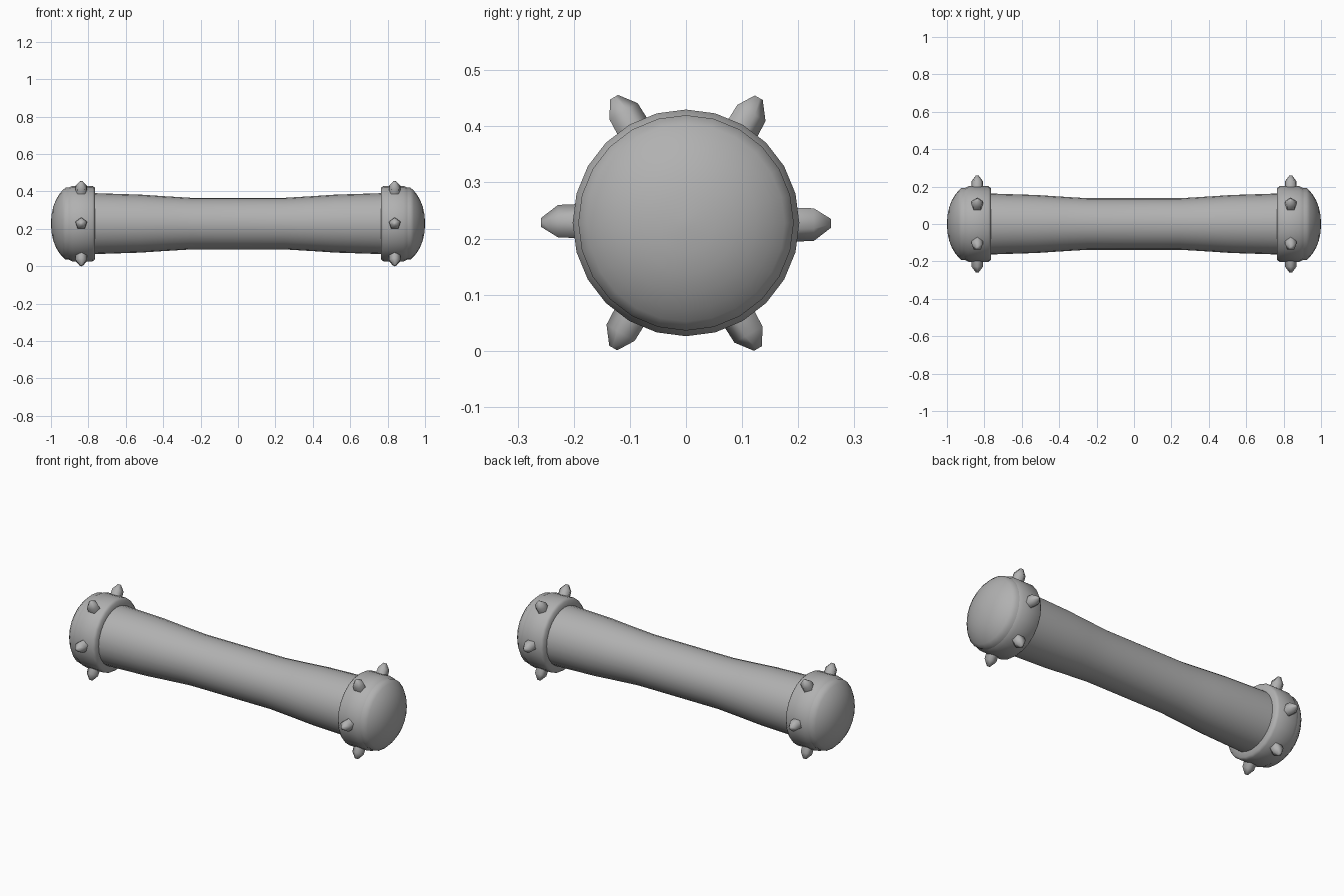
import bpy, bmesh, math
from mathutils import Matrix, Vector

if "Cube" in bpy.data.objects:
    bpy.data.objects.remove(bpy.data.objects["Cube"])

CZ = 0.228  # height of the long axis

# Dark grey used on every part
grey = bpy.data.materials.new("dark_grey")
grey.diffuse_color = (0.44, 0.44, 0.44, 1)
grey.use_nodes = True
grey.node_tree.nodes["Principled BSDF"].inputs["Base Color"].default_value = grey.diffuse_color


def make(name, bm, smooth):
    bmesh.ops.recalc_face_normals(bm, faces=bm.faces)
    me = bpy.data.meshes.new(name)
    bm.to_mesh(me)
    bm.free()
    me.materials.append(grey)
    ob = bpy.data.objects.new(name, me)
    bpy.context.collection.objects.link(ob)
    bpy.ops.object.select_all(action='DESELECT')
    ob.select_set(True)
    bpy.context.view_layer.objects.active = ob
    bpy.ops.object.shade_smooth_by_angle(angle=math.radians(smooth))
    return ob


def lathe(bm, profile, sides, mat):
    """Rings of (distance, radius) along local z, capped at both ends."""
    rings = []
    for d, r in profile:
        rings.append([bm.verts.new(mat @ Vector((r * math.cos(2 * math.pi * i / sides),
                                                 r * math.sin(2 * math.pi * i / sides), d)))
                      for i in range(sides)])
    for a, b in zip(rings, rings[1:]):
        for i in range(sides):
            j = (i + 1) % sides
            bm.faces.new((a[i], a[j], b[j], b[i]))
    bm.faces.new(rings[0])
    bm.faces.new(rings[-1])


def axis(side):
    # local z points outward along +x or -x
    return Matrix.Translation((0, 0, CZ)) @ Matrix.Rotation(side * math.pi / 2, 4, 'Y')


# Waisted handle shaft
half = [(0.25, 0.138), (0.40, 0.147), (0.52, 0.155), (0.80, 0.164)]
bm = bmesh.new()
lathe(bm, [(-d, r) for d, r in reversed(half)] + half, 24, axis(1))
make("shaft", bm, 40)

collar = [(0.765, 0.150), (0.765, 0.192), (0.778, 0.202),
          (0.885, 0.202), (0.905, 0.192), (0.905, 0.15)]
cap = [(0.88, 0.192), (0.923, 0.192), (0.940, 0.176), (0.957, 0.155), (0.974, 0.126),
       (0.988, 0.090), (0.996, 0.052), (1.0, 0.012)]
spike = [(0.180, 0.034), (0.228, 0.032), (0.258, 0.009)]

for side, label in ((1, "right"), (-1, "left")):
    # End collar and domed cap
    bm = bmesh.new()
    lathe(bm, collar, 24, axis(side))
    make(label + "_collar", bm, 60)
    bm = bmesh.new()
    lathe(bm, cap, 24, axis(side))
    make(label + "_cap", bm, 60)

    # Six five-sided studs around the collar, first one facing -y
    bm = bmesh.new()
    for k in range(6):
        place = (Matrix.Translation((side * 0.838, 0, CZ))
                 @ Matrix.Rotation(-k * math.pi / 3, 4, 'X')
                 @ Matrix.Rotation(math.pi / 2, 4, 'X')
                 @ Matrix.Rotation(math.pi / 2, 4, 'Z'))
        lathe(bm, spike, 5, place)
    make(label + "_studs", bm, 80)
